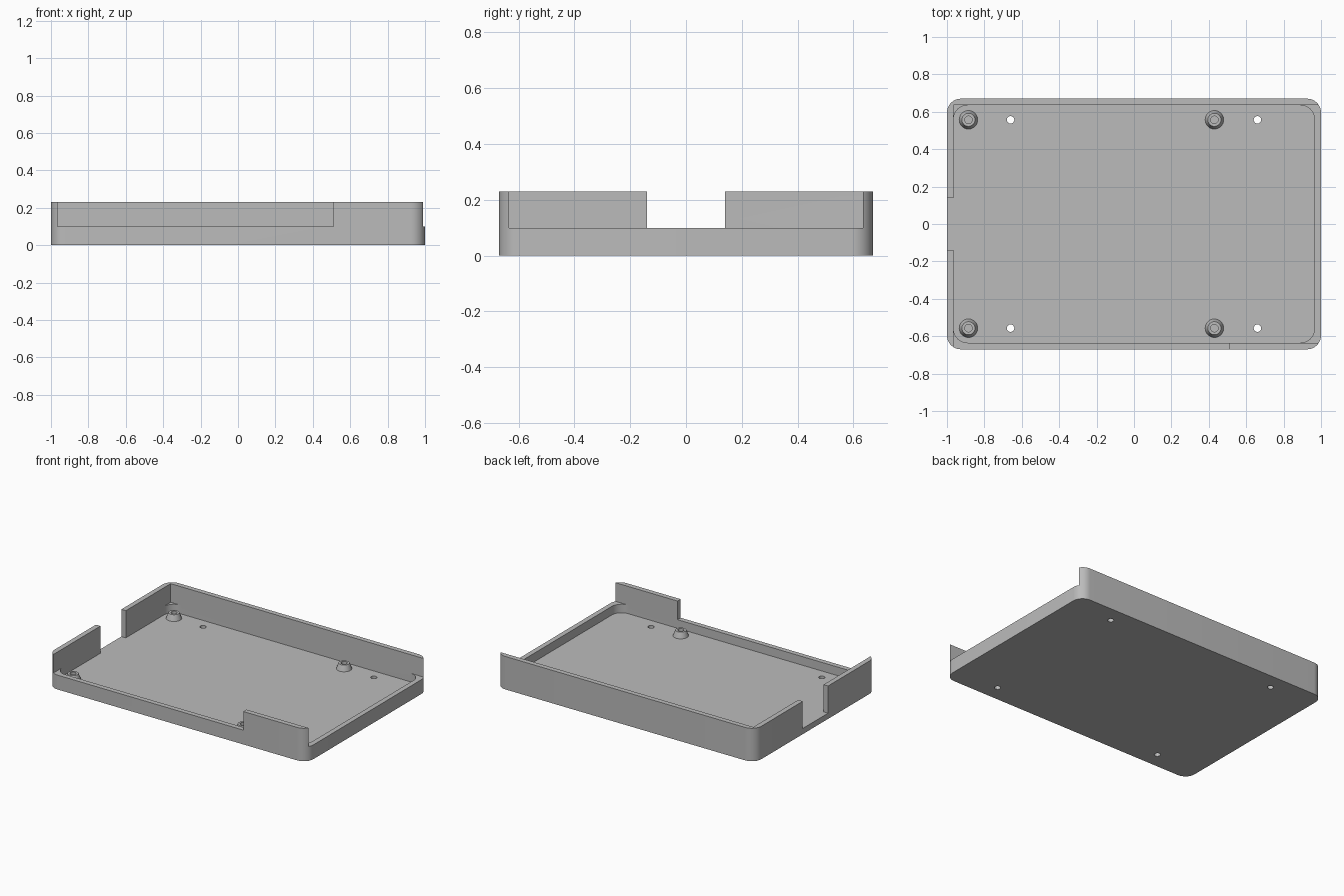
import bpy, bmesh
from math import cos, sin, pi, radians

cube = bpy.data.objects.get("Cube")
if cube:
    bpy.data.objects.remove(cube)

X, Y, TOP = 1.0, 0.67, 0.23      # outer half sizes and height
IX, IY = 0.965, 0.635            # inner half sizes
FLOOR, RIM = 0.04, 0.10          # floor top and low rim height
RADIUS = 0.075
HOLE = 0.02

grey = bpy.data.materials.new("light grey plastic")
grey.use_nodes = True
colour = (0.5, 0.5, 0.5, 1)
grey.diffuse_color = colour
grey.node_tree.nodes["Principled BSDF"].inputs["Base Color"].default_value = colour


def finish(name, bm):
    bmesh.ops.recalc_face_normals(bm, faces=bm.faces)
    mesh = bpy.data.meshes.new(name)
    bm.to_mesh(mesh)
    bm.free()
    mesh.materials.append(grey)
    obj = bpy.data.objects.new(name, mesh)
    bpy.context.collection.objects.link(obj)
    return obj


def prism(name, outline, z0, z1):
    bm = bmesh.new()
    face = bm.faces.new([bm.verts.new((x, y, z0)) for x, y in outline])
    top = bmesh.ops.extrude_face_region(bm, geom=[face])["geom"]
    moved = [v for v in top if isinstance(v, bmesh.types.BMVert)]
    bmesh.ops.translate(bm, verts=moved, vec=(0, 0, z1 - z0))
    return finish(name, bm)


def box(name, x0, x1, y0, y1, z0, z1):
    return prism(name, [(x0, y0), (x1, y0), (x1, y1), (x0, y1)], z0, z1)


def circle(cx, cy, r, n=32):
    return [(cx + r * cos(2 * pi * i / n), cy + r * sin(2 * pi * i / n)) for i in range(n)]


def rounded(hx, hy, r, steps=12):
    points = []
    for corner, (sx, sy) in enumerate([(1, 1), (-1, 1), (-1, -1), (1, -1)]):
        for i in range(steps + 1):
            a = (corner + i / steps) * pi / 2
            points.append((sx * (hx - r) + r * cos(a), sy * (hy - r) + r * sin(a)))
    return points


def cut(target, cutter):
    mod = target.modifiers.new("cut", "BOOLEAN")
    mod.operation = "DIFFERENCE"
    mod.solver = "EXACT"
    mod.object = cutter
    bpy.context.view_layer.objects.active = target
    bpy.ops.object.modifier_apply(modifier=mod.name)
    bpy.data.objects.remove(cutter)


def smooth(obj):
    bpy.ops.object.select_all(action="DESELECT")
    obj.select_set(True)
    bpy.context.view_layer.objects.active = obj
    bpy.ops.object.shade_smooth_by_angle(angle=radians(30))


# Tray body with a square-cornered upper opening, open on the left side
tray = prism("tray", rounded(X, Y, RADIUS), 0, TOP)
cut(tray, box("upper_cutter", -IX, 1.2, -IY, IY, RIM, 0.4))
# Round-cornered lower recess
cut(tray, prism("recess_cutter", rounded(IX, IY, RADIUS), FLOOR, 0.3))
# Lowered stretch of the front wall
cut(tray, box("front_cutter", -IX, 0.51, -0.9, -IY + 0.01, RIM, 0.4))
# Gap in the right wall, down to the floor
cut(tray, box("side_cutter", -1.2, -IX + 0.01, -0.14, 0.14, FLOOR, 0.4))
# Screw holes through the floor
for x in (-0.66, 0.66):
    for y in (-0.557, 0.557):
        cut(tray, prism("hole_cutter", circle(x, y, HOLE), -0.1, 0.1))
smooth(tray)


# Conical standoffs with a blind hole
def standoff(name, cx, cy):
    profile = [(0.05, FLOOR - 0.002), (0.048, FLOOR + 0.006), (0.035, FLOOR + 0.04),
               (HOLE, FLOOR + 0.04), (HOLE, FLOOR + 0.002)]
    bm = bmesh.new()
    rings = [[bm.verts.new((x, y, z)) for x, y in circle(cx, cy, r)] for r, z in profile]
    for low, high in zip(rings, rings[1:]):
        for i in range(len(low)):
            j = (i + 1) % len(low)
            bm.faces.new((low[i], low[j], high[j], high[i]))
    bm.faces.new(rings[0])
    bm.faces.new(rings[-1])
    smooth(finish(name, bm))


for end, x in (("right", -0.885), ("left", 0.43)):
    for side, y in (("front", -0.557), ("back", 0.557)):
        standoff(f"{side}_{end}_standoff", x, y)
